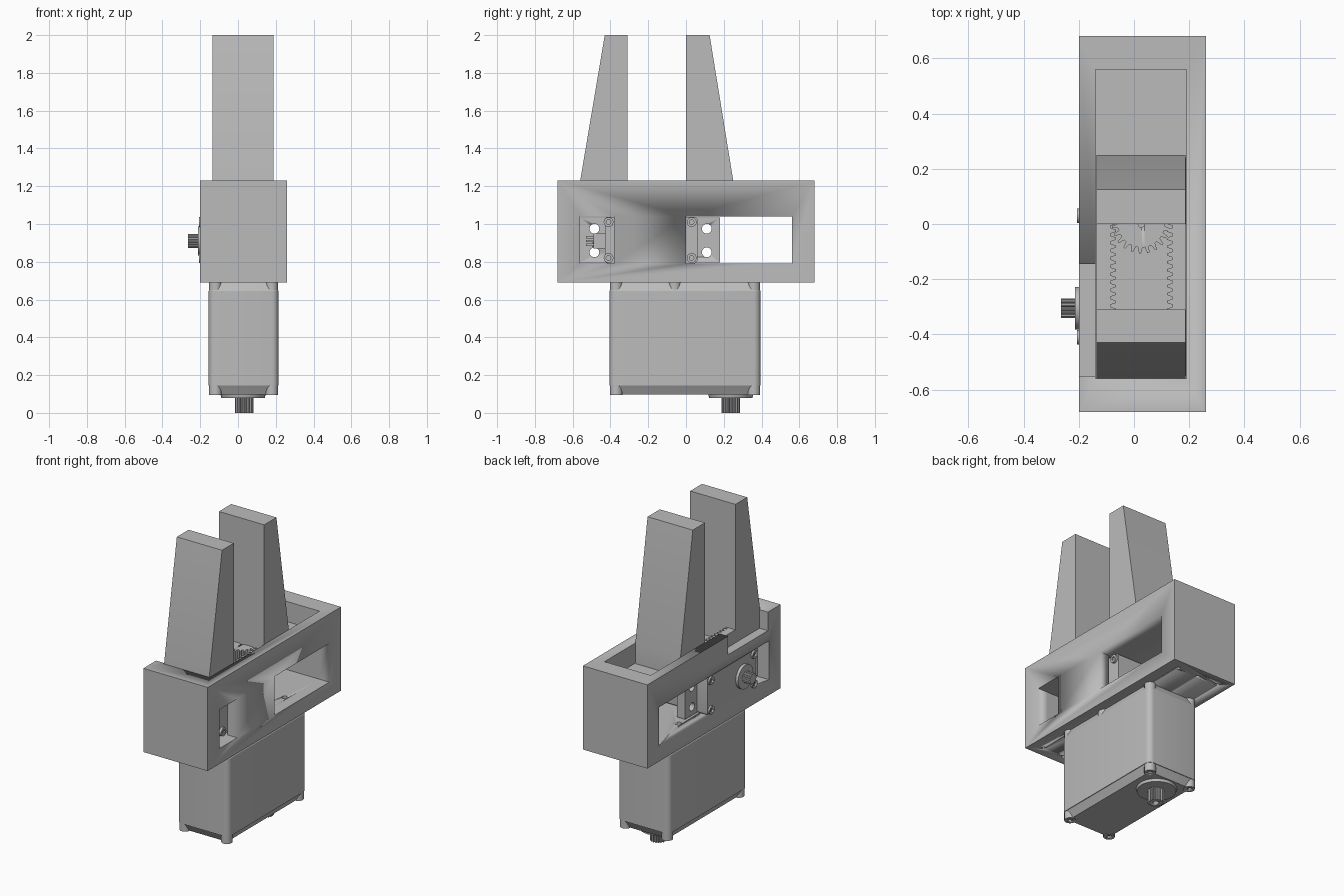
import bpy, bmesh, math
from mathutils import Vector

cube = bpy.data.objects.get("Cube")
if cube:
    bpy.data.objects.remove(cube, do_unlink=True)

grey = bpy.data.materials.new("light_grey")
grey.use_nodes = True
grey.diffuse_color = (0.5, 0.5, 0.5, 1)
grey.node_tree.nodes["Principled BSDF"].inputs["Base Color"].default_value = (0.5, 0.5, 0.5, 1)


def prism(name, pts, axis, lo, hi, scale=1.0, inset=None):
    """Extrude a 2D outline along an axis; the far end may be another outline."""
    place = {"x": lambda a, b, h: (h, a, b),
             "y": lambda a, b, h: (a, h, b),
             "z": lambda a, b, h: (a, b, h)}[axis]
    bm = bmesh.new()
    near = [bm.verts.new(place(a, b, lo)) for a, b in pts]
    far = [bm.verts.new(place(a, b, hi)) for a, b in (inset or pts)]
    bm.faces.new(near)
    bm.faces.new(far)
    for i in range(len(pts)):
        j = (i + 1) % len(pts)
        bm.faces.new((near[i], near[j], far[j], far[i]))
    bmesh.ops.recalc_face_normals(bm, faces=bm.faces)
    mesh = bpy.data.meshes.new(name)
    bm.to_mesh(mesh)
    bm.free()
    mesh.materials.append(grey)
    ob = bpy.data.objects.new(name, mesh)
    bpy.context.collection.objects.link(ob)
    bpy.ops.object.select_all(action="DESELECT")
    ob.select_set(True)
    bpy.context.view_layer.objects.active = ob
    bpy.ops.object.shade_smooth_by_angle(angle=math.radians(30))
    return ob


def box(name, x, y, z):
    return prism(name, [(x[0], y[0]), (x[1], y[0]), (x[1], y[1]), (x[0], y[1])], "z", *z)


def circle(a, b, r, n=24):
    return [(a + r * math.cos(2 * math.pi * i / n), b + r * math.sin(2 * math.pi * i / n))
            for i in range(n)]


def rounded(x, y, r, n=6):
    """Rounded rectangle outline."""
    pts = []
    corners = [(x[1] - r, y[1] - r), (x[0] + r, y[1] - r), (x[0] + r, y[0] + r), (x[1] - r, y[0] + r)]
    for k, (cx, cy) in enumerate(corners):
        for i in range(n + 1):
            t = math.pi / 2 * (k + i / n)
            pts.append((cx + r * math.cos(t), cy + r * math.sin(t)))
    return pts


def toothed(a, b, r_root, r_tip, teeth):
    """Gear outline with four points per tooth."""
    pts = []
    for i in range(teeth):
        for frac, r in ((0, r_root), (0.2, r_tip), (0.45, r_tip), (0.65, r_root)):
            t = 2 * math.pi * (i + frac) / teeth
            pts.append((a + r * math.cos(t), b + r * math.sin(t)))
    return pts


def cut(target, cutters):
    for c in cutters:
        c.hide_render = True
        mod = target.modifiers.new("cut", "BOOLEAN")
        mod.operation = "DIFFERENCE"
        mod.solver = "EXACT"
        mod.object = c
        bpy.context.view_layer.objects.active = target
        bpy.ops.object.modifier_apply(modifier=mod.name)
        bpy.data.objects.remove(c, do_unlink=True)


CX = 0.027                       # centre line of gear and drive
INNER = (-0.14, 0.19)            # clear width inside the frame

# Frame: finger track on top, motor chamber through the side
frame = box("frame", (-0.2, 0.26), (-0.68, 0.68), (0.69, 1.23))
cutters = [
    box("track_cut", INNER, (-0.56, 0.56), (1.10, 1.4)),
    box("chamber_cut", (-0.4, INNER[1]), (-0.56, 0.56), (0.79, 1.04)),
    box("front_window_cut", (0.1, 0.4), (-0.56, -0.38), (0.79, 1.04)),
    box("back_window_cut", (0.1, 0.4), (0.0, 0.56), (0.79, 1.04)),
    box("rim_notch_cut", (-0.4, -0.1), (-0.55, -0.145), (1.11, 1.4)),
]
for y in (-0.61, 0.61):
    for dx in (-0.15, 0, 0.15):
        cutters.append(prism("hole_cut", circle(CX + dx, y, 0.013, 12), "z", 0.6, 0.76))
for dx in (-0.14, 0.14):
    for y in (-0.24, 0.24):
        cutters.append(prism("hole_cut", circle(CX + dx, y, 0.02, 12), "z", 0.74, 0.85))
cut(frame, cutters)

# Tapered fingers
for name, outer, inner, tip in (("front_finger", -0.56, -0.31, -0.43), ("back_finger", 0.25, 0.0, 0.125)):
    prism(name, [(outer, 1.10), (inner, 1.10), (inner, 2.0), (tip, 2.0), (outer, 1.23)],
          "x", -0.136, 0.187)

# Racks and pinion
PITCH = 0.0286
for name, side in (("left_rack", 1), ("right_rack", -1)):
    back = CX + side * 0.162
    pts = [(back, 0.24), (back, -0.55)]
    y = -0.55
    while y + PITCH < 0.24:
        for frac, off in ((0, 0.113), (0.25, 0.092), (0.5, 0.092), (0.75, 0.113)):
            pts.append((CX + side * off, y + frac * PITCH))
        y += PITCH
    pts.append((CX + side * 0.113, 0.24))
    prism(name, pts, "z", 1.10, 1.19)
pinion = prism("pinion", toothed(CX, 0, 0.085, 0.107, 22), "z", 1.10, 1.19)
cut(pinion, [prism("bore_cut", circle(CX, 0, 0.012, 12), "z", 1.15, 1.3)])

# Small motor across the chamber, with mounting ears
SHAFT_Y, SHAFT_Z = -0.305, 0.91
prism("small_motor_body", rounded((-0.43, 0.06), (0.792, 1.038), 0.015), "x", -0.195, 0.17)
ears = box("small_motor_ears", (-0.12, -0.06), (-0.56, 0.18), (0.795, 1.035))
cut(ears, [prism("ear_hole_cut", circle(y, z, 0.026, 16), "x", -0.3, 0.1)
           for y in (-0.485, 0.11) for z in (0.85, 0.975)])
prism("small_motor_collar", circle(SHAFT_Y, SHAFT_Z, 0.077, 32), "x", -0.213, -0.19)
prism("small_motor_shaft", toothed(SHAFT_Y, SHAFT_Z, 0.031, 0.036, 16), "x", -0.265, -0.2)
box("cable_socket", (0.03, 0.13), (-0.49, -0.43), (0.87, 0.95))
for i in range(3):
    z = 0.89 + i * 0.02
    box("cable_wire", (0.07, 0.085), (-0.53, -0.49), (z - 0.006, z + 0.006))
for y in (-0.41, 0.03):
    for z in (0.82, 1.01):
        for name, lo, hi in (("outer_screw", -0.207, -0.19), ("inner_screw", 0.16, 0.185)):
            screw = prism(name, circle(y, z, 0.026, 16), "x", lo, hi)
            end = lo if lo < 0 else hi
            cut(screw, [prism("socket_cut", circle(y, z, 0.013, 6), "x", end - 0.008, end + 0.008)])

# Large motor below the frame
MX, MY = (-0.155, 0.215), (-0.405, 0.395)


def shrink(d):
    return rounded((MX[0] + d, MX[1] - d), (MY[0] + d, MY[1] - d), 0.035)


prism("large_motor_body", shrink(0), "z", 0.145, 0.645)
prism("large_motor_top", shrink(0), "z", 0.645, 0.692, inset=shrink(0.022))
prism("large_motor_base", shrink(0.004), "z", 0.145, 0.097, inset=shrink(0.03))

# Screw posts around both ends
for y in (MY[0] + 0.036, -0.06, MY[1] - 0.036):
    for x in (MX[0] + 0.036, MX[1] - 0.036):
        prism("top_post", circle(x, y, 0.034, 16), "z", 0.64, 0.691)
        if abs(y) > 0.2:
            post = prism("base_post", circle(x, y, 0.034, 16), "z", 0.094, 0.15)
            cut(post, [prism("socket_cut", circle(x, y, 0.015, 12), "z", 0.05, 0.11)])

# Output shaft of the large motor
OY = 0.237
prism("large_motor_collar", circle(CX, OY, 0.115, 32), "z", 0.08, 0.1, inset=circle(CX, OY, 0.12, 32))
shaft = prism("large_motor_shaft", toothed(CX + 0.005, OY, 0.041, 0.049, 18), "z", 0.0, 0.09)
cut(shaft, [prism("bore_cut", circle(CX + 0.005, OY, 0.018, 12), "z", -0.1, 0.04)])
